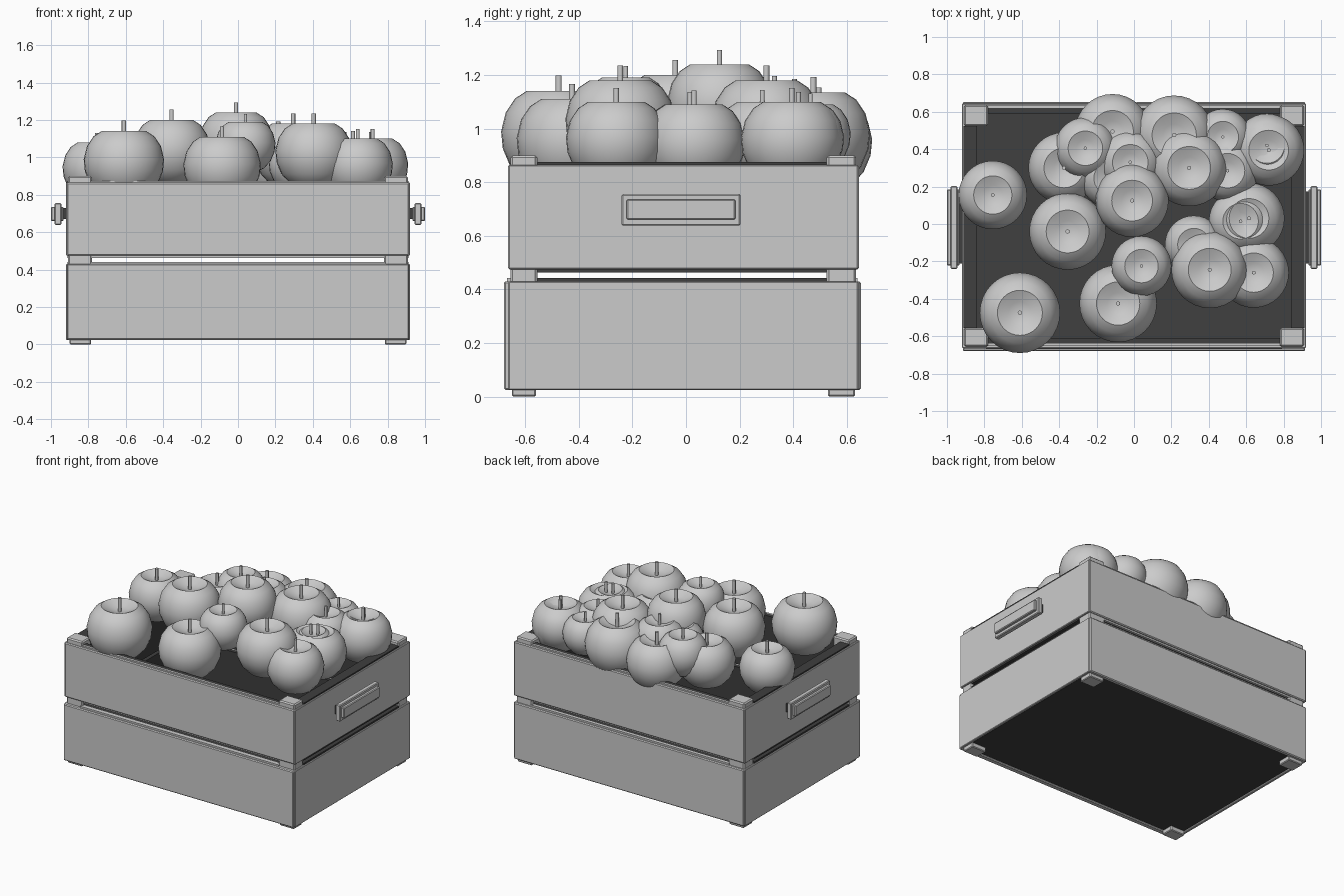
import bpy, bmesh, math
from mathutils import Vector

cube = bpy.data.objects.get("Cube")
if cube:
    bpy.data.objects.remove(cube, do_unlink=True)


def make_material(name, level):
    mat = bpy.data.materials.new(name)
    mat.use_nodes = True
    colour = (level, level, level, 1)
    mat.diffuse_color = colour
    mat.node_tree.nodes["Principled BSDF"].inputs["Base Color"].default_value = colour
    return mat


light_grey = make_material("light grey", 0.6)
dark_grey = make_material("dark grey", 0.05)


def add_object(name, bm, material):
    bmesh.ops.recalc_face_normals(bm, faces=bm.faces)
    mesh = bpy.data.meshes.new(name)
    bm.to_mesh(mesh)
    bm.free()
    mesh.materials.append(material)
    obj = bpy.data.objects.new(name, mesh)
    bpy.context.collection.objects.link(obj)
    return obj


def box(name, xs, ys, zs, material, bevel=0):
    """Axis-aligned box given by its (low, high) range on each axis."""
    bm = bmesh.new()
    bmesh.ops.create_cube(bm, size=1)
    ranges = (xs, ys, zs)
    for v in bm.verts:
        v.co = Vector([(r[0] + r[1]) / 2 + c * (r[1] - r[0]) for r, c in zip(ranges, v.co)])
    obj = add_object(name, bm, material)
    if bevel:
        mod = obj.modifiers.new("edge_bevel", "BEVEL")
        mod.width = bevel
        mod.segments = 1
    return obj


def mirrored(side, low, high):
    return tuple(sorted((side * low, side * high)))


# Heights of the two rows of boards
ROWS = {"lower": (0.025, 0.43), "upper": (0.475, 0.865)}
FRONT, BACK = -0.665, 0.645
POST_FRONT, POST_BACK = -0.555, 0.525

# Corner posts with narrower feet
for side, label in ((1, "left"), (-1, "right")):
    for end, ys in (("front", (FRONT + 0.01, POST_FRONT)), ("back", (POST_BACK, BACK - 0.01))):
        box(f"{end}_{label}_post", mirrored(side, 0.78, 0.908), ys, (0.03, 0.9), light_grey, 0.008)
        box(f"{end}_{label}_foot", mirrored(side, 0.785, 0.9),
            (ys[0] + 0.005, ys[1] - 0.005), (0, 0.035), light_grey, 0.005)

# Board walls: light outside boards, dark inside boards between the posts
for row, (low, high) in ROWS.items():
    inner = (low + 0.012, high + 0.012) if row == "lower" else (low - 0.012, high + 0.01)
    step = 0.015 if row == "lower" else 0
    for end, outer, sign in (("front", FRONT - step, 1), ("back", BACK + step / 2, -1)):
        face = -0.64 if end == "front" else 0.62
        box(f"{end}_{row}_board", (-0.915, 0.915), tuple(sorted((outer, face))),
            (low, high), light_grey, 0.006)
        box(f"{end}_{row}_rim", (-0.79, 0.79),
            tuple(sorted((outer + sign * 0.012, face))), inner, light_grey)
        box(f"{end}_{row}_lining", (-0.79, 0.79),
            tuple(sorted((face, face + sign * 0.03))), inner, dark_grey)
    for side, label in ((1, "left"), (-1, "right")):
        box(f"{label}_{row}_board", mirrored(side, 0.9, 0.92), (FRONT + 0.002, BACK - 0.002),
            (low, high), light_grey, 0.004)
        box(f"{label}_{row}_lining", mirrored(side, 0.84, 0.912), (POST_FRONT, POST_BACK),
            inner, dark_grey)

# Floor
box("floor", (-0.895, 0.895), (-0.637, 0.617), (0.032, 0.055), dark_grey)

# Side handles with stepped edges
for side, label in ((1, "left"), (-1, "right")):
    box(f"{label}_handle_mount", mirrored(side, 0.9, 0.94), (-0.21, 0.175), (0.67, 0.73), dark_grey)
    box(f"{label}_handle_body", mirrored(side, 0.945, 0.98), (-0.24, 0.203), (0.638, 0.756), light_grey, 0.005)
    box(f"{label}_handle_grip", mirrored(side, 0.932, 1.0), (-0.222, 0.185), (0.66, 0.736), light_grey, 0.005)

# Apple profile in units of its radius, from the dimple outwards and down
APPLE_PROFILE = [(0, 0.55), (0.28, 0.62), (0.56, 0.75), (0.76, 0.62), (0.92, 0.38), (1, 0.05),
                 (0.97, -0.25), (0.84, -0.56), (0.62, -0.8), (0.36, -0.92), (0, -0.85)]
STEM_PROFILE = [(0, 1.02), (0.055, 1.02), (0.055, 0.5), (0, 0.5)]
RIM = 0.75


def lathe(bm, profile, centre, radius, segments):
    verts = [bm.verts.new(centre + radius * Vector((r, 0, z))) for r, z in profile]
    edges = [bm.edges.new(pair) for pair in zip(verts, verts[1:])]
    bmesh.ops.spin(bm, geom=verts + edges, cent=centre, axis=(0, 0, 1),
                   angle=math.tau, steps=segments, use_duplicate=False)
    bmesh.ops.remove_doubles(bm, verts=bm.verts, dist=0.0005)


def apple(name, x, y, radius, rim_height):
    centre = Vector((x, y, rim_height - RIM * radius))
    for part, profile, segments in ((name, APPLE_PROFILE, 32), (name + "_stem", STEM_PROFILE, 10)):
        bm = bmesh.new()
        lathe(bm, profile, centre, radius, segments)
        obj = add_object(part, bm, light_grey)
        bpy.ops.object.select_all(action="DESELECT")
        obj.select_set(True)
        bpy.context.view_layer.objects.active = obj
        bpy.ops.object.shade_smooth_by_angle(angle=math.radians(40))


# Heap of apples: x, y, radius, height of the top rim
APPLES = [
    (-0.61, -0.475, 0.215, 1.14), (-0.755, 0.155, 0.183, 1.08),
    (-0.355, -0.04, 0.205, 1.2), (-0.085, -0.425, 0.207, 1.11),
    (0.04, -0.225, 0.16, 1.19), (-0.01, 0.125, 0.195, 1.24),
    (0.405, -0.245, 0.205, 1.18), (0.64, -0.26, 0.188, 1.1),
    (0.32, -0.11, 0.155, 1.08), (0.57, 0.015, 0.17, 1.09),
    (0.615, 0.03, 0.19, 1.09), (0.72, 0.395, 0.19, 1.1),
    (0.71, 0.42, 0.17, 1.09), (0.295, 0.3, 0.205, 1.18),
    (0.215, 0.475, 0.212, 1.135), (-0.115, 0.495, 0.2, 1.1),
    (-0.26, 0.405, 0.165, 1.14), (-0.375, 0.3, 0.19, 1.09),
    (-0.125, 0.245, 0.16, 1.12), (-0.02, 0.33, 0.17, 1.15),
    (0.5, 0.285, 0.165, 1.1), (0.475, 0.465, 0.15, 1.09),
]
for number, values in enumerate(APPLES, start=1):
    apple(f"apple_{number}", *values)
